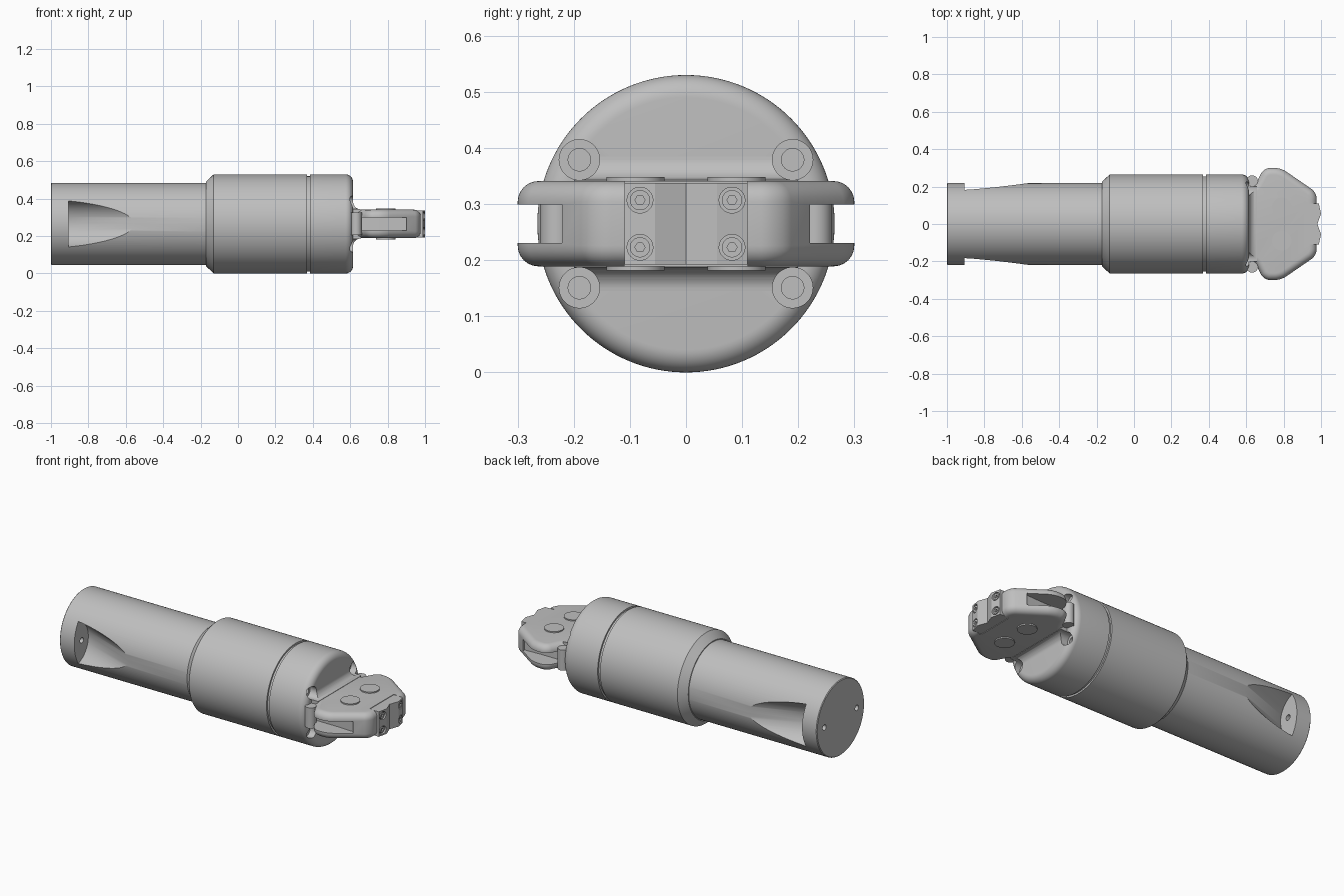
import bpy, bmesh, math
from mathutils import Vector

if "Cube" in bpy.data.objects:
    bpy.data.objects.remove(bpy.data.objects["Cube"])

grey = bpy.data.materials.new("light_grey")
grey.use_nodes = True
colour = (0.52, 0.52, 0.52, 1)
grey.diffuse_color = colour
grey.node_tree.nodes["Principled BSDF"].inputs["Base Color"].default_value = colour

MID = 0.265  # height of the long axis


def finish(name, bm):
    bmesh.ops.recalc_face_normals(bm, faces=bm.faces)
    mesh = bpy.data.meshes.new(name)
    bm.to_mesh(mesh)
    bm.free()
    mesh.materials.append(grey)
    obj = bpy.data.objects.new(name, mesh)
    bpy.context.collection.objects.link(obj)
    return obj


def circle(a, b, r, n=48):
    return [(a + r * math.cos(math.tau * i / n), b + r * math.sin(math.tau * i / n)) for i in range(n)]


def prism_mesh(pts, axis, lo, hi, shift=(0, 0)):
    """Extrude a 2D outline along an axis; shift slides the far end."""
    place = {"x": lambda a, b, d: (d, a, b),
             "y": lambda a, b, d: (a, d, b),
             "z": lambda a, b, d: (a, b, d)}[axis]
    bm = bmesh.new()
    near = [bm.verts.new(place(a, b, lo)) for a, b in pts]
    far = [bm.verts.new(place(a + shift[0], b + shift[1], hi)) for a, b in pts]
    bm.faces.new(near)
    bm.faces.new(far)
    for i in range(len(pts)):
        j = (i + 1) % len(pts)
        bm.faces.new((near[i], near[j], far[j], far[i]))
    bmesh.ops.recalc_face_normals(bm, faces=bm.faces)
    return bm


def prism(name, *args, **kw):
    return finish(name, prism_mesh(*args, **kw))


def lathe(name, profile, steps=128):
    """Spin (x, radius) points around the long axis."""
    bm = bmesh.new()
    verts = [bm.verts.new((x, 0, MID + r)) for x, r in profile]
    edges = [bm.edges.new(pair) for pair in zip(verts, verts[1:])]
    bmesh.ops.spin(bm, geom=verts + edges, cent=(0, 0, MID), axis=(1, 0, 0),
                   angle=math.tau, steps=steps)
    bmesh.ops.remove_doubles(bm, verts=bm.verts, dist=1e-5)
    return finish(name, bm)


def cut(obj, cutters):
    bpy.context.view_layer.objects.active = obj
    for c in cutters:
        mod = obj.modifiers.new("cut", "BOOLEAN")
        mod.operation, mod.solver, mod.object = "DIFFERENCE", "EXACT", c
        bpy.ops.object.modifier_apply(modifier=mod.name)
        bpy.data.objects.remove(c)


def arc(cx, cy, r, start, end, n=10):
    return [(cx + r * math.cos(math.radians(start + (end - start) * i / n)),
             cy + r * math.sin(math.radians(start + (end - start) * i / n))) for i in range(n + 1)]


# Rear shaft with two slanted scoops and the holes through its end flange
shaft = lathe("rear_shaft", [(-1, 0), (-1, 0.216), (-0.996, 0.22), (-0.1, 0.22), (-0.1, 0)])
cutters = []
for s in (-1, 1):
    cutters.append(prism("scoop_cutter", circle(s * 0.218, MID, 0.128, 64), "x", -0.905, -0.4,
                         shift=(s * 0.187, 0)))
    cutters.append(prism("flange_hole_cutter", circle(s * 0.15, MID, 0.016), "x", -1.1, -0.88))
cut(shaft, cutters)

# Thick sleeve with chamfer, parting groove and rounded nose
sleeve = lathe("main_sleeve", [(-0.172, 0), (-0.172, 0.225), (-0.13, 0.265), (0.37, 0.265), (0.37, 0.255),
                               (0.386, 0.255), (0.386, 0.265)]
               + arc(0.575, 0.225, 0.04, 90, 0) + [(0.615, 0)])
corners = [(sy, sz) for sy in (-1, 1) for sz in (-1, 1)]
cutters = []
for sy, sz in corners:
    y, z = sy * 0.19, MID + sz * 0.114
    cutters.append(prism("counterbore_cutter", circle(y, z, 0.036), "x", 0.575, 0.72))
    cutters.append(prism("bolt_hole_cutter", circle(y, z, 0.02), "x", 0.55, 0.6))
cut(sleeve, cutters)

# Filleted neck joining the nose to the gripper plate
upper = [(0.58, 0.12)] + [(x, z) for x, z in arc(0.657, 0.12, 0.042, 180, 270)]
profile = [(x, MID + z) for x, z in upper] + [(x, MID - z) for x, z in reversed(upper)]
neck = prism("neck", profile, "y", -0.2, 0.2)
cut(neck, [prism("neck_bolt_cutter", circle(sy * 0.19, MID + sz * 0.114, 0.036), "x", 0.575, 0.72)
           for sy, sz in corners])

# Gripper plate: rounded outline, then rounded rims
half = [(0.57, 0.195), (0.64, 0.195), (0.695, 0.3), (0.785, 0.3), (0.977, 0.168)]
bm = prism_mesh(half + [(x, -y) for x, y in reversed(half)], "z", MID - 0.076, MID + 0.076)
upright = [e for e in bm.edges if abs(e.verts[0].co.z - e.verts[1].co.z) > 0.1
           and e.verts[0].co.x > 0.6]
bmesh.ops.bevel(bm, geom=upright, offset=0.034, segments=6, profile=0.5, affect="EDGES")
rims = [e for e in bm.edges if abs(e.verts[0].co.z - e.verts[1].co.z) < 0.01]
bmesh.ops.bevel(bm, geom=rims, offset=0.037, segments=6, profile=0.5, affect="EDGES")
plate = finish("gripper_plate", bm)
slot = [(0.618, 0.2), (0.8, 0.2), (0.9, 0.205), (0.9, 0.4), (0.618, 0.4)]
cutters = []
for s in (-1, 1):
    cutters.append(prism("side_slot_cutter", [(x, s * y) for x, y in slot], "z", MID - 0.034, MID + 0.034))
cutters.append(prism("tip_seat_cutter", [(0.93, -0.11), (1.1, -0.11), (1.1, 0.11), (0.93, 0.11)],
                     "z", 0.1, 0.5))
cut(plate, cutters)

# Notched tip pad held by four socket screws
pad = [(0.925, 0.11), (0.988, 0.11), (1.0, 0.055), (0.98, 0)]
tip = prism("tip_pad", pad + [(x, -y) for x, y in reversed(pad[:-1])], "z", MID - 0.073, MID + 0.073)
cut(tip, [prism("screw_seat_cutter", circle(sy * 0.082, MID + sz * 0.042, 0.023, 32), "x", 0.982, 1.1)
          for sy, sz in corners])
screws = []
for sy, sz in corners:
    y, z = sy * 0.082, MID + sz * 0.042
    screw = prism("tip_screw", circle(y, z, 0.018, 32), "x", 0.97, 0.992)
    cut(screw, [prism("hex_cutter", circle(y, z, 0.009, 6), "x", 0.984, 1.1)])
    screws.append(screw)

# Round pivot caps above and below, and upright pins between the fingers
parts = []
for s in (-1, 1):
    parts.append(prism("pivot_caps", circle(0.79, s * 0.09, 0.052), "z", MID - 0.083, MID + 0.083))
    parts.append(prism("finger_pin", circle(0.632, s * 0.23, 0.03), "z", MID - 0.06, MID + 0.06))

# Smooth shading with crisp edges
bpy.ops.object.select_all(action="DESELECT")
for obj in [shaft, sleeve, neck, plate, tip] + screws + parts:
    obj.select_set(True)
bpy.context.view_layer.objects.active = shaft
bpy.ops.object.shade_smooth_by_angle(angle=math.radians(30))
